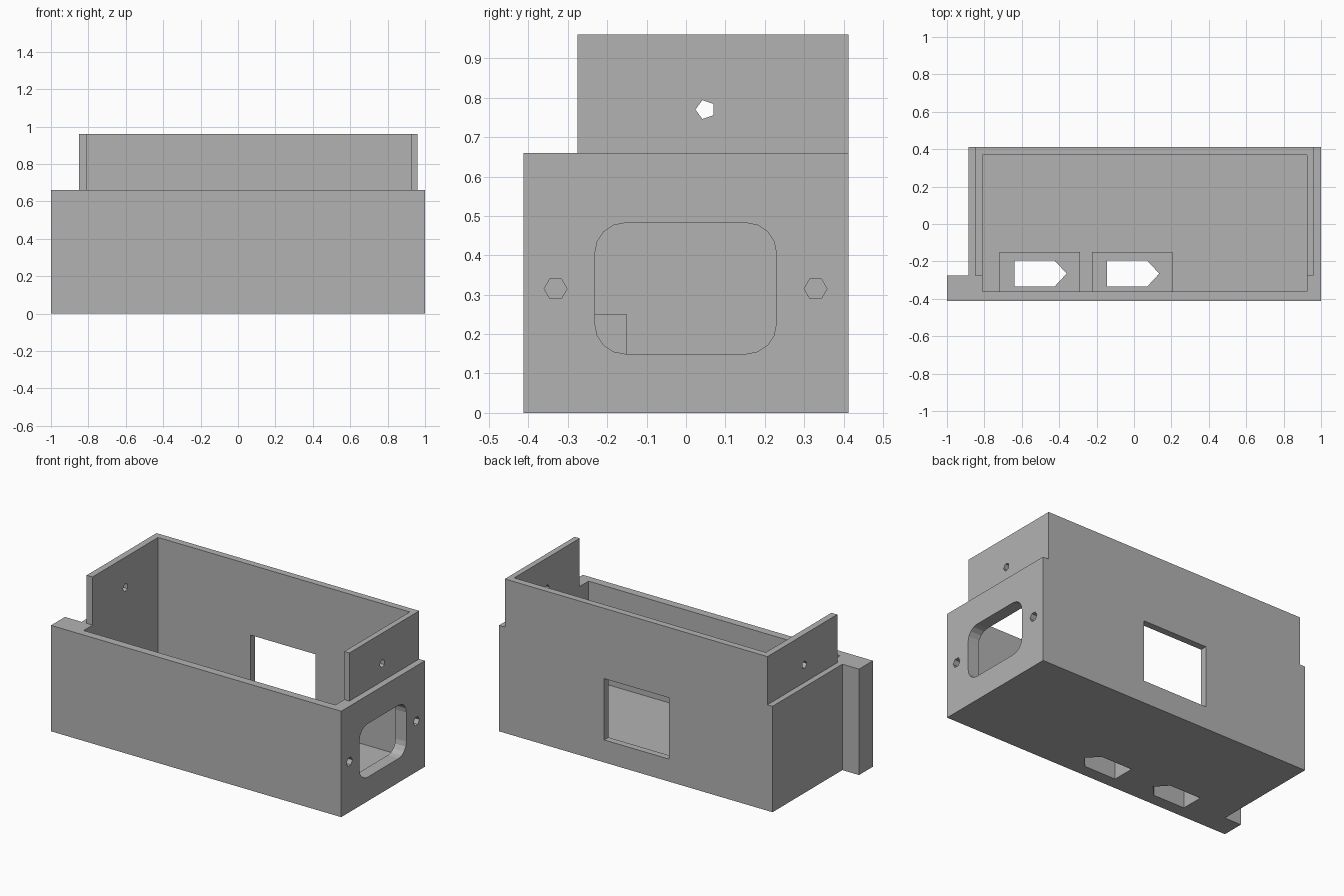
import bpy, bmesh
from math import cos, sin, pi, radians
from mathutils import Vector

cube = bpy.data.objects.get("Cube")
if cube:
    bpy.data.objects.remove(cube, do_unlink=True)

grey = bpy.data.materials.new("plain_grey")
grey.use_nodes = True
grey.diffuse_color = (0.45, 0.45, 0.45, 1)
grey.node_tree.nodes["Principled BSDF"].inputs["Base Color"].default_value = grey.diffuse_color


def prism(name, outline, axis, low, high):
    """Extrude an outline along x (points are y, z), y (x, z) or z (x, y)."""
    place = {"x": lambda a, b, d: (d, a, b),
             "y": lambda a, b, d: (a, d, b),
             "z": lambda a, b, d: (a, b, d)}[axis]
    bm = bmesh.new()
    face = bm.faces.new([bm.verts.new(place(a, b, low)) for a, b in outline])
    result = bmesh.ops.extrude_face_region(bm, geom=[face])
    moved = [v for v in result["geom"] if isinstance(v, bmesh.types.BMVert)]
    bmesh.ops.translate(bm, verts=moved, vec=Vector(place(0, 0, high - low)))
    bmesh.ops.recalc_face_normals(bm, faces=bm.faces)
    mesh = bpy.data.meshes.new(name)
    bm.to_mesh(mesh)
    bm.free()
    mesh.materials.append(grey)
    obj = bpy.data.objects.new(name, mesh)
    bpy.context.collection.objects.link(obj)
    return obj


def rect(a0, a1, b0, b1):
    return [(a0, b0), (a1, b0), (a1, b1), (a0, b1)]


def polygon(a, b, radius, sides, start=0):
    return [(a + radius * cos(start + 2 * pi * i / sides),
             b + radius * sin(start + 2 * pi * i / sides)) for i in range(sides)]


def rounded_rect(a0, a1, b0, b1, r, steps=4):
    corners = [(a1 - r, b1 - r), (a0 + r, b1 - r), (a0 + r, b0 + r), (a1 - r, b0 + r)]
    return [(a + r * cos(radians(90 * (q + i / steps))),
             b + r * sin(radians(90 * (q + i / steps))))
            for q, (a, b) in enumerate(corners) for i in range(steps + 1)]


def combine(target, tool, operation):
    """Apply a boolean to the target and discard the tool."""
    mod = target.modifiers.new(tool.name, "BOOLEAN")
    mod.operation = operation
    mod.solver = "EXACT"
    mod.object = tool
    tool.hide_render = True
    bpy.context.view_layer.objects.active = target
    bpy.context.view_layer.update()
    bpy.ops.object.modifier_apply(modifier=mod.name)
    bpy.data.objects.remove(tool, do_unlink=True)


FRONT, BACK, STEP, RIM, TOP = -0.412, 0.412, -0.275, 0.66, 0.96

# Lower box with the corner tab on one end
box = prism("enclosure_box", [(-1, FRONT), (1, FRONT), (1, BACK), (-0.885, BACK),
                              (-0.885, STEP), (-1, STEP)], "z", 0, RIM)

# Raised back and end walls, hollowed together with the box
combine(box, prism("raised_walls", rect(-0.85, 0.96, STEP, BACK), "z", 0.4, TOP), "UNION")
combine(box, prism("cavity", rect(-0.81, 0.925, -0.362, 0.37), "z", 0.05, 1.2), "DIFFERENCE")

# Two floor blocks with pointed slots
for shift in (0, 0.495):
    block = prism("floor_block", rect(-0.72 + shift, -0.29 + shift, -0.385, -0.15), "z", 0.02, 0.25)
    combine(box, block, "UNION")
    slot = [(-0.64, -0.335), (-0.425, -0.335), (-0.36, -0.265), (-0.425, -0.195), (-0.64, -0.195)]
    combine(box, prism("pointed_slot", [(x + shift, y) for x, y in slot], "z", -0.1, 0.4), "DIFFERENCE")

# Rounded socket opening with a screw hole on each side
combine(box, prism("socket_opening", rounded_rect(-0.231, 0.229, 0.15, 0.482, 0.075),
                   "x", 0.85, 1.1), "DIFFERENCE")
for y in (-0.331, 0.329):
    combine(box, prism("screw_hole", polygon(y, 0.315, 0.029, 6), "x", 0.85, 1.1), "DIFFERENCE")

# Window in the back wall
combine(box, prism("back_window", rect(-0.172, 0.275, 0.14, 0.522), "y", 0.3, 0.5), "DIFFERENCE")

# Lid screw hole through both raised end walls
combine(box, prism("lid_screw_hole", polygon(0.049, 0.77, 0.025, 5, pi), "x", -1.1, 1.1), "DIFFERENCE")
